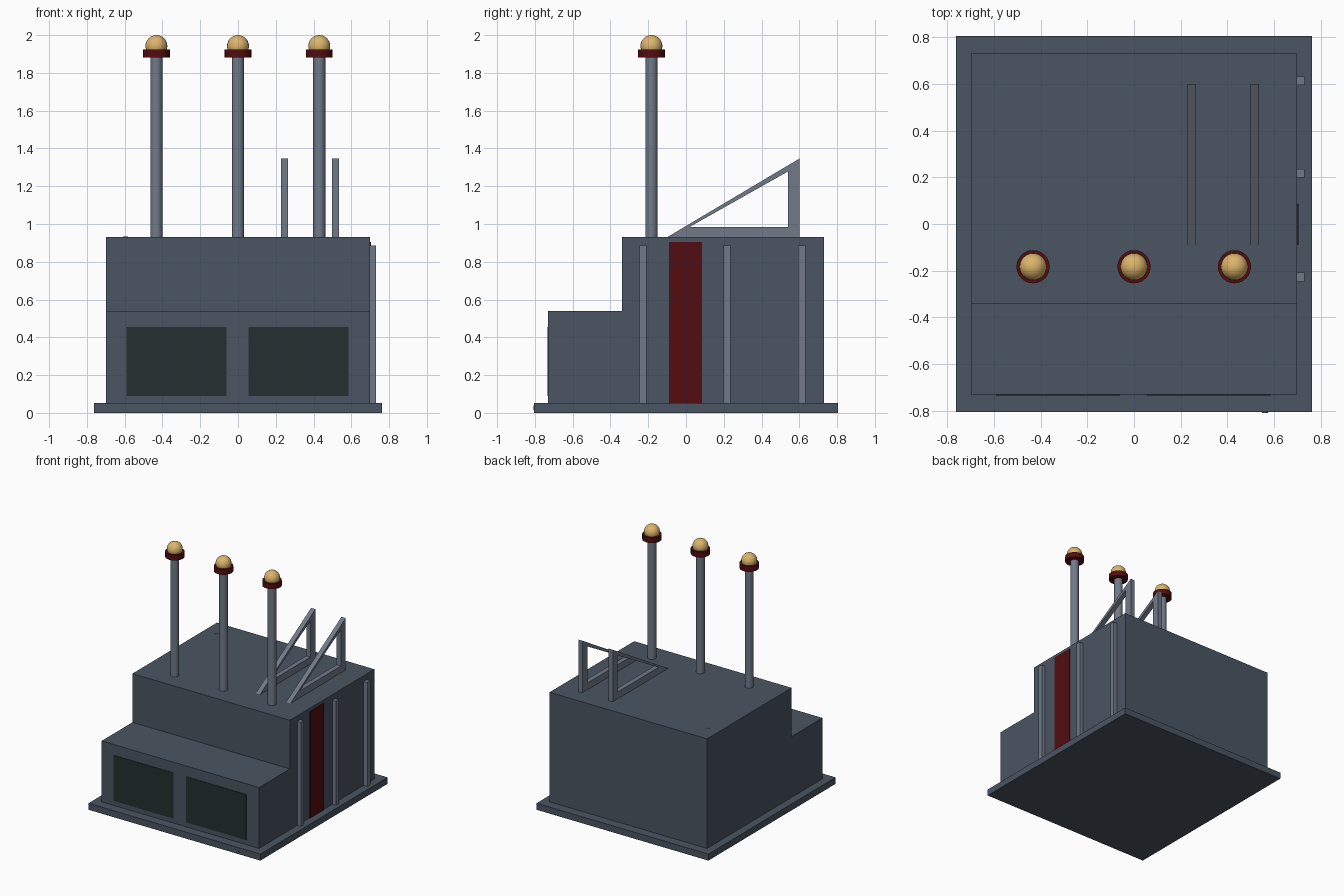
import bpy, bmesh
from mathutils import Matrix

cube = bpy.data.objects.get("Cube")
if cube:
    bpy.data.objects.remove(cube, do_unlink=True)


def material(name, rgb):
    m = bpy.data.materials.new(name)
    m.use_nodes = True
    m.diffuse_color = (*rgb, 1)
    m.node_tree.nodes["Principled BSDF"].inputs["Base Color"].default_value = (*rgb, 1)
    return m


SLATE = material("slate blue", (0.068, 0.090, 0.122))
STEEL = material("light steel", (0.165, 0.195, 0.25))
RED = material("dark red", (0.085, 0.004, 0.005))
GOLD = material("pale gold", (0.72, 0.46, 0.15))
GLASS = material("dark glass", (0.018, 0.029, 0.029))


def finish(name, bm, mat, smooth=False):
    bmesh.ops.recalc_face_normals(bm, faces=bm.faces)
    mesh = bpy.data.meshes.new(name)
    bm.to_mesh(mesh)
    bm.free()
    mesh.materials.append(mat)
    ob = bpy.data.objects.new(name, mesh)
    bpy.context.collection.objects.link(ob)
    if smooth:
        bpy.ops.object.select_all(action='DESELECT')
        ob.select_set(True)
        bpy.context.view_layer.objects.active = ob
        bpy.ops.object.shade_smooth_by_angle()
    return ob


def box(name, lo, hi, mat):
    bm = bmesh.new()
    bmesh.ops.create_cube(bm, size=1)
    for v in bm.verts:
        v.co = [(a + b) / 2 + c * (b - a) for a, b, c in zip(lo, hi, v.co)]
    return finish(name, bm, mat)


def cylinder(name, centre, radius, depth, mat, axis='Z', sides=24):
    bm = bmesh.new()
    turn = Matrix.Rotation(1.5708, 4, 'X') if axis == 'Y' else Matrix()
    bmesh.ops.create_cone(bm, cap_ends=True, segments=sides, radius1=radius, radius2=radius,
                          depth=depth, matrix=Matrix.Translation(centre) @ turn)
    return finish(name, bm, mat, True)


def extrude_profile(name, faces, x0, x1, mat):
    """Extrude (y, z) polygons sharing edges from x0 to x1."""
    bm = bmesh.new()
    for points in faces:
        bm.faces.new([bm.verts.new((x0, y, z)) for y, z in points])
    bmesh.ops.remove_doubles(bm, verts=bm.verts, dist=0.0001)
    out = bmesh.ops.extrude_face_region(bm, geom=bm.faces[:])
    for v in out["geom"]:
        if isinstance(v, bmesh.types.BMVert):
            v.co.x = x1
    return finish(name, bm, mat)


# Base slab and stepped building
box("base_slab", (-0.762, -0.805, 0), (0.762, 0.805, 0.052), SLATE)
body = [(-0.73, 0.052), (0.73, 0.052), (0.73, 0.93), (-0.34, 0.93), (-0.34, 0.54), (-0.73, 0.54)]
extrude_profile("building", [body], -0.698, 0.698, SLATE)

# Front windows
for side, x in (("right", -0.325), ("left", 0.32)):
    box(side + "_window", (x - 0.265, -0.734, 0.09), (x + 0.265, -0.728, 0.455), GLASS)

# Door and wall posts on the model's left
box("side_door", (0.69, -0.09, 0.052), (0.704, 0.085, 0.905), RED)
for i, y in enumerate((-0.227, 0.217, 0.613)):
    box(f"wall_post_{i + 1}", (0.69, y - 0.019, 0.052), (0.73, y + 0.019, 0.885), STEEL)

# Chimneys with red collars and gold domes
for name, x in (("right", -0.432), ("middle", 0), ("left", 0.43)):
    cylinder(name + "_chimney", (x, -0.183, 1.41), 0.032, 0.96, STEEL)
    cylinder(name + "_collar", (x, -0.183, 1.902), 0.071, 0.042, RED)
    bm = bmesh.new()
    bmesh.ops.create_uvsphere(bm, u_segments=24, v_segments=16, radius=0.058,
                              matrix=Matrix.Translation((x, -0.183, 1.942)))
    finish(name + "_dome", bm, GOLD, True)

# Triangular roof frames
outer = [(-0.10, 0.93), (0.60, 0.93), (0.60, 1.346)]
inner = [(0.02, 0.985), (0.54, 0.985), (0.54, 1.278)]
bars = [[outer[i], outer[i - 2], inner[i - 2], inner[i]] for i in range(3)]
for name, x in (("inner", 0.247), ("outer", 0.516)):
    extrude_profile(name + "_roof_frame", bars, x - 0.019, x + 0.019, STEEL)

# Small studs on the roof and the slab
cylinder("roof_stud", (-0.595, 0.575, 0.93), 0.013, 0.006, SLATE, sides=16)
cylinder("slab_stud", (0.56, -0.805, 0.027), 0.013, 0.006, SLATE, 'Y', 16)
